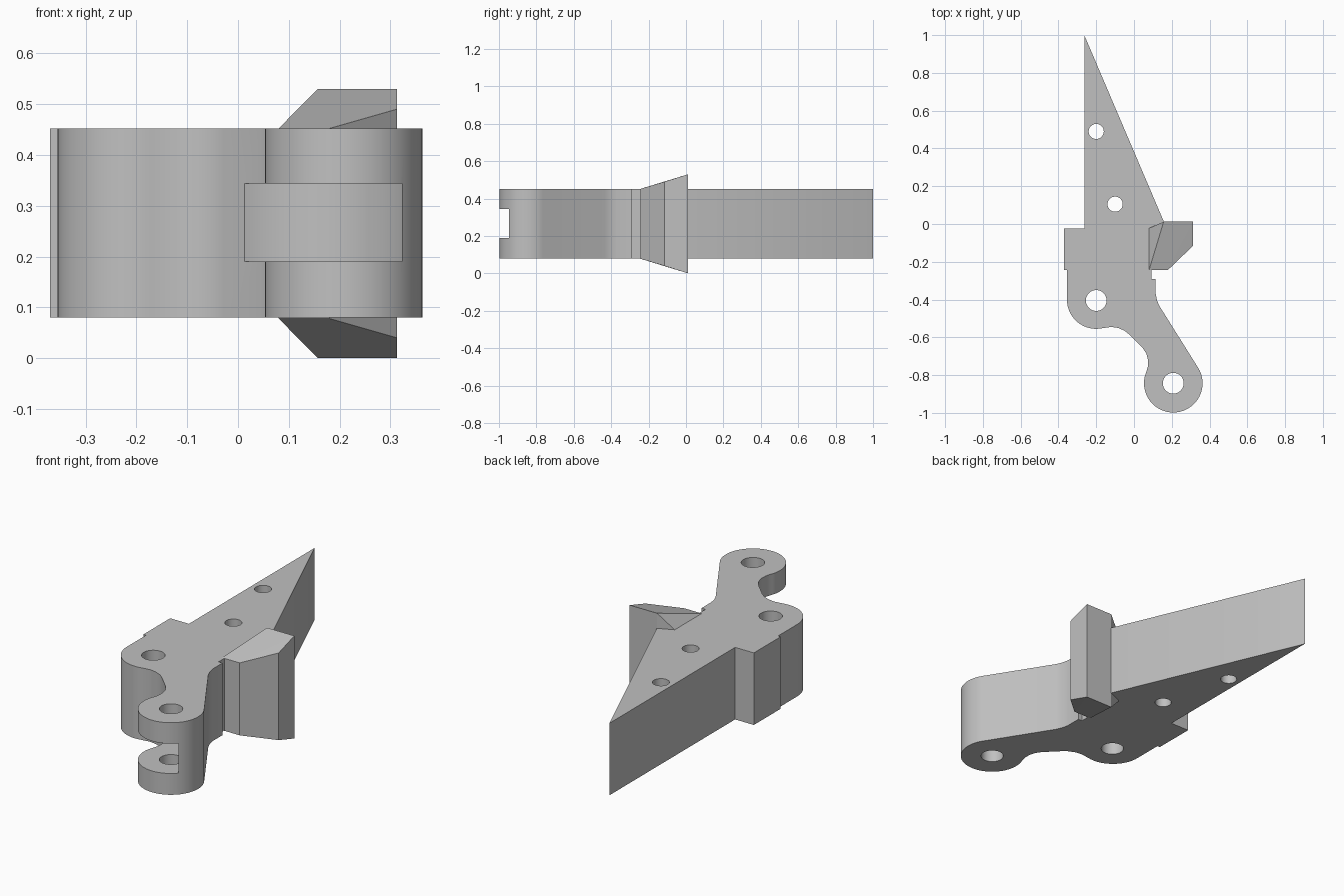
import bpy, bmesh
from math import cos, sin, radians
from mathutils import Vector

cube = bpy.data.objects.get("Cube")
if cube:
    bpy.data.objects.remove(cube, do_unlink=True)

LOW, HIGH, MID = 0.08, 0.452, 0.265

grey = bpy.data.materials.new("plain_grey")
grey.use_nodes = True
colour = (0.53, 0.53, 0.53, 1)
grey.diffuse_color = colour
grey.node_tree.nodes["Principled BSDF"].inputs["Base Color"].default_value = colour


def arc(cx, cy, r, start, end, steps):
    angles = [radians(start + (end - start) * i / steps) for i in range(steps + 1)]
    return [(cx + r * cos(a), cy + r * sin(a)) for a in angles]


def make_object(name, bm):
    bmesh.ops.recalc_face_normals(bm, faces=bm.faces)
    mesh = bpy.data.meshes.new(name)
    bm.to_mesh(mesh)
    bm.free()
    mesh.materials.append(grey)
    obj = bpy.data.objects.new(name, mesh)
    bpy.context.collection.objects.link(obj)
    return obj


def prism(name, outline, low, high):
    bm = bmesh.new()
    base = bm.faces.new([bm.verts.new((x, y, low)) for x, y in outline])
    top = bmesh.ops.extrude_face_region(bm, geom=[base])["geom"]
    verts = [v for v in top if isinstance(v, bmesh.types.BMVert)]
    bmesh.ops.translate(bm, vec=(0, 0, high - low), verts=verts)
    return make_object(name, bm)


def cut(target, name, x, y, radius, low, high, steps=48):
    cutter = prism(name, arc(x, y, radius, 0, 360, steps)[:-1], low, high)
    cutter.hide_render = True
    mod = target.modifiers.new(name, "BOOLEAN")
    mod.operation = "DIFFERENCE"
    mod.solver = "EXACT"
    mod.object = cutter
    bpy.context.view_layer.objects.active = target
    bpy.ops.object.modifier_apply(modifier=name)
    bpy.data.objects.remove(cutter, do_unlink=True)


# Flat lever plate: long pointed tail, side step, rounded lobe and lug
outline = [(-0.263, 1), (-0.263, -0.025), (-0.37, -0.025), (-0.37, -0.243), (-0.355, -0.243)]
outline += arc(-0.2, -0.4, 0.155, 180, 282, 20)
outline += [(-0.12, -0.545), (-0.085, -0.55), (-0.05, -0.565), (-0.025, -0.585),
            (0.045, -0.655), (0.065, -0.685), (0.074, -0.72), (0.073, -0.755)]
outline += arc(0.208, -0.843, 0.155, 156, 391, 44)
outline += [(0.135, -0.435), (0.122, -0.405), (0.115, -0.37), (0.115, -0.29),
            (0.092, -0.29), (0.092, -0.243), (0.08, -0.243), (0.08, -0.022), (0.157, -0.022), (0.157, 0.015)]
body = prism("lever_plate", outline, LOW, HIGH)

# Clearance slot through the front lug
cut(body, "lug_slot", 0.1, -0.85, 0.243, 0.19, 0.344, 64)

# Pin holes
for i, (x, y, r) in enumerate([(-0.2, -0.405, 0.055), (0.208, -0.843, 0.055),
                               (-0.2, 0.49, 0.04), (-0.1, 0.105, 0.04)]):
    cut(body, f"pin_hole_{i}", x, y, r, 0, 0.6)

# Flared side wedge, mirrored about the mid height
upper = [(0.08, -0.243, 0.452), (0.18, -0.243, 0.452), (0.313, -0.115, 0.49),
         (0.313, 0.012, 0.53), (0.157, 0.012, 0.53), (0.157, -0.022, 0.518), (0.08, -0.022, 0.452)]
bm = bmesh.new()
for x, y, z in upper:
    bm.verts.new((x, y, z))
    bm.verts.new((x, y, 2 * MID - z))
bmesh.ops.convex_hull(bm, input=bm.verts)
bmesh.ops.dissolve_limit(bm, angle_limit=radians(1), verts=bm.verts, edges=bm.edges)
make_object("side_wedge", bm)

# Smooth the round walls, keep the edges sharp
bpy.ops.object.select_all(action="DESELECT")
body.select_set(True)
bpy.context.view_layer.objects.active = body
bpy.ops.object.shade_smooth_by_angle(angle=radians(30))
